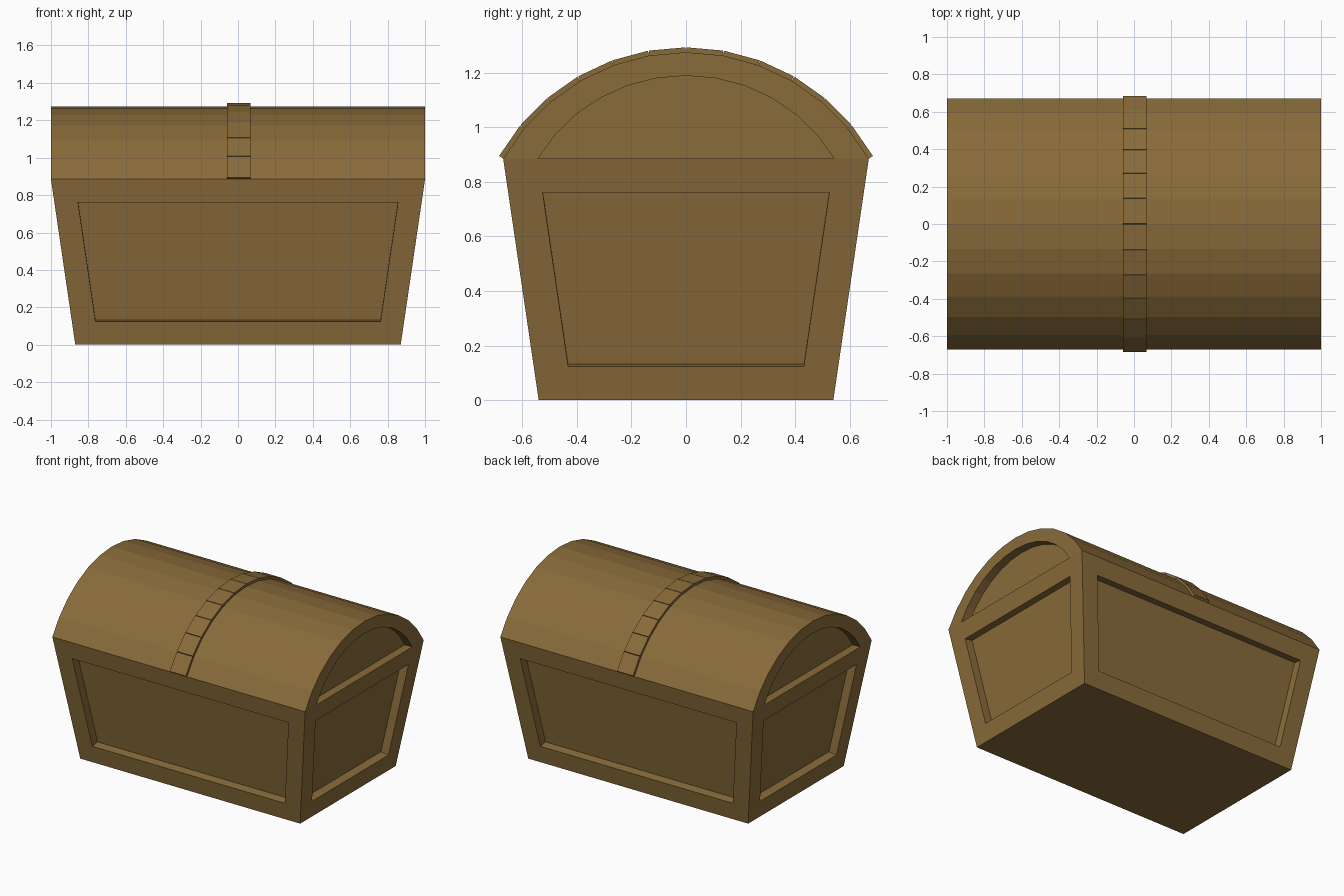
import bpy, bmesh, math
from mathutils import Vector

if "Cube" in bpy.data.objects:
    bpy.data.objects.remove(bpy.data.objects["Cube"])

SEAM, TOP = 0.885, 1.275        # height of the lid joint and of the lid crown
HALF_X, HALF_Y = 1.0, 0.67      # half sizes at the joint
DEPTH = 0.06                    # depth of the recessed panels
STEPS = 12                      # facets round the lid

wood = bpy.data.materials.new("brown wood")
wood.diffuse_color = (0.25, 0.147, 0.042, 1)
wood.use_nodes = True
wood.node_tree.nodes["Principled BSDF"].inputs["Base Color"].default_value = wood.diffuse_color


def finish(name, bm):
    bmesh.ops.recalc_face_normals(bm, faces=bm.faces[:])
    mesh = bpy.data.meshes.new(name)
    bm.to_mesh(mesh)
    bm.free()
    mesh.materials.append(wood)
    obj = bpy.data.objects.new(name, mesh)
    bpy.context.collection.objects.link(obj)
    return obj


def lid_arc():
    """Points (y, z) of the lid outline, front to back."""
    rise = TOP - SEAM
    r = (HALF_Y ** 2 + rise ** 2) / (2 * rise)
    half = math.asin(HALF_Y / r)
    angles = [half * (2 * i / STEPS - 1) for i in range(STEPS + 1)]
    return [(r * math.sin(a), TOP - r + r * math.cos(a)) for a in angles]


# Body: tapered box with a recessed panel on each side
bm = bmesh.new()
bmesh.ops.create_cube(bm, size=2)
for v in bm.verts:
    low = v.co.z < 0
    v.co.x *= 0.87 if low else HALF_X
    v.co.y *= 0.54 if low else HALF_Y
    v.co.z = 0 if low else SEAM
bm.normal_update()
sides = [f for f in bm.faces if abs(f.normal.z) < 0.5]
bmesh.ops.inset_individual(bm, faces=sides, thickness=0.125, use_even_offset=True)
bm.normal_update()
normals = [f.normal.copy() for f in sides]
panels = bmesh.ops.extrude_discrete_faces(bm, faces=sides)["faces"]
for f in panels:
    n = max(normals, key=lambda k: k.dot(f.calc_center_median() - Vector((0, 0, 0.45))))
    bmesh.ops.translate(bm, verts=f.verts[:], vec=-n * DEPTH)
finish("chest_body", bm)

# Lid: faceted barrel with a recessed arch in each end
arc = lid_arc()
inner = [(y * 0.81, SEAM + (z - SEAM) * 0.78) for y, z in arc]
bm = bmesh.new()
rings = []
for pts, x in ((inner, DEPTH - 1), (inner, -1), (arc, -1),
               (arc, 1), (inner, 1), (inner, 1 - DEPTH)):
    rings.append([bm.verts.new((x, y, z)) for y, z in pts])
for a, b in zip(rings, rings[1:]):
    for i in range(STEPS):
        bm.faces.new((a[i], a[i + 1], b[i + 1], b[i]))
bm.faces.new(rings[0])
bm.faces.new(rings[-1])
finish("chest_lid", bm)

# Band: one flat plate on each facet of the lid
bm = bmesh.new()
for (y0, z0), (y1, z1) in zip(arc, arc[1:]):
    n = Vector((0, z0 - z1, y1 - y0)).normalized() * 0.018
    base = [Vector(p) for p in ((-0.06, y0, z0), (0.066, y0, z0),
                                (0.066, y1, z1), (-0.06, y1, z1))]
    lo = [bm.verts.new(p) for p in base]
    hi = [bm.verts.new(p + n) for p in base]
    bm.faces.new(lo[::-1])
    bm.faces.new(hi)
    for i in range(4):
        j = (i + 1) % 4
        bm.faces.new((lo[i], lo[j], hi[j], hi[i]))
finish("lid_band", bm)
